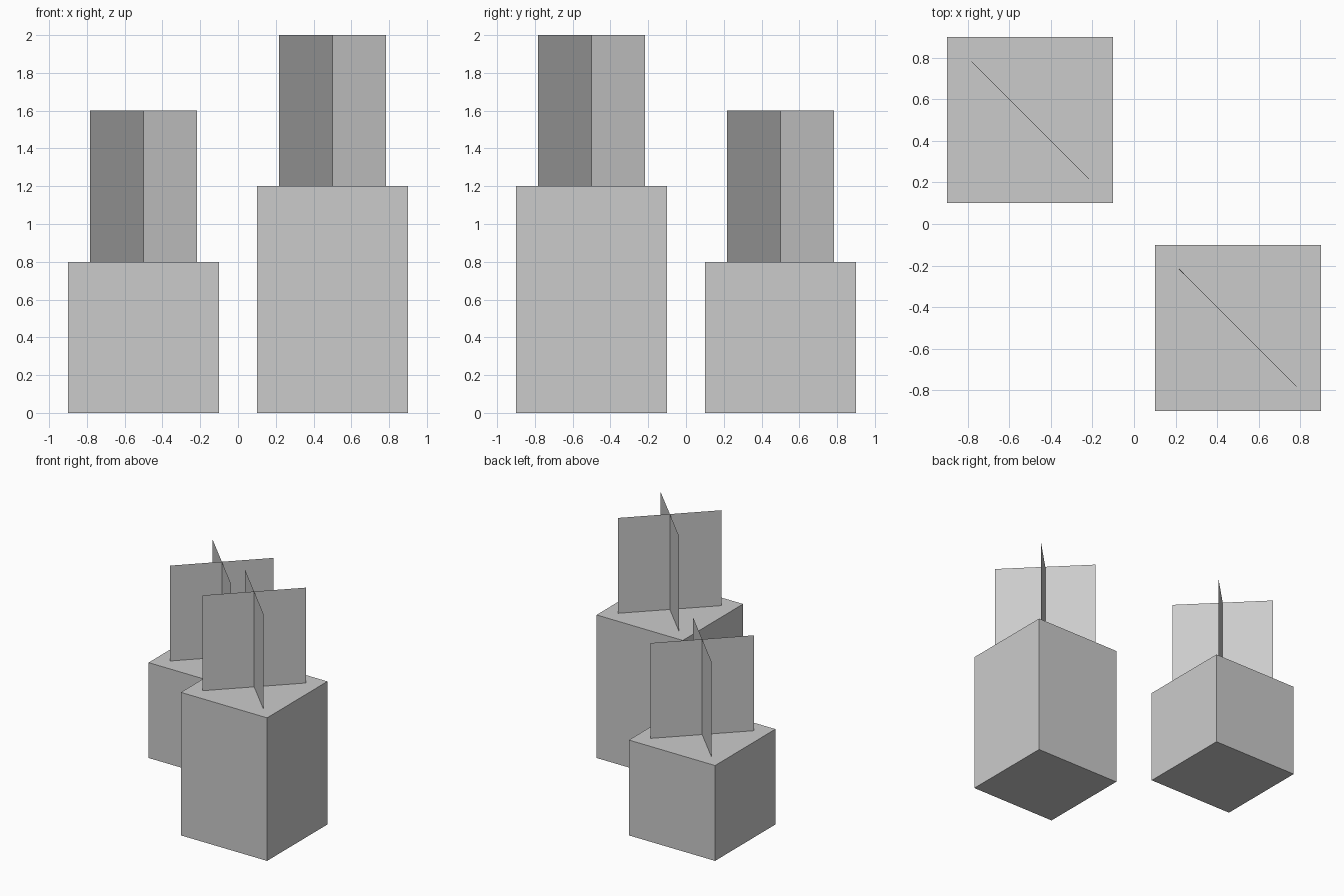
import bpy, bmesh
from math import radians
from mathutils import Matrix

if "Cube" in bpy.data.objects:
    bpy.data.objects.remove(bpy.data.objects["Cube"])

SIZE = 0.8  # block width and plant card width/height


def add_object(name, bm):
    mesh = bpy.data.meshes.new(name)
    bm.to_mesh(mesh)
    bm.free()
    bpy.context.collection.objects.link(bpy.data.objects.new(name, mesh))


def block(name, x, y, height):
    bm = bmesh.new()
    place = Matrix.Translation((x, y, height / 2)) @ Matrix.Diagonal((SIZE, SIZE, height, 1))
    bmesh.ops.create_cube(bm, size=1, matrix=place)
    add_object(name, bm)


def crossed_cards(name, x, y, base):
    # Two flat upright sheets crossing on the block's diagonals
    bm = bmesh.new()
    for angle in (45, -45):
        place = (Matrix.Translation((x, y, base + SIZE / 2))
                 @ Matrix.Rotation(radians(angle), 4, 'Z')
                 @ Matrix.Rotation(radians(90), 4, 'X'))
        bmesh.ops.create_grid(bm, x_segments=1, y_segments=1, size=SIZE / 2, matrix=place)
    add_object(name, bm)


# Low block at back left, tall block at front right, each topped by a plant
for label, x, y, height in (("low", -0.5, 0.5, 0.8), ("tall", 0.5, -0.5, 1.2)):
    block(label + "_block", x, y, height)
    crossed_cards(label + "_block_plant", x, y, height)
